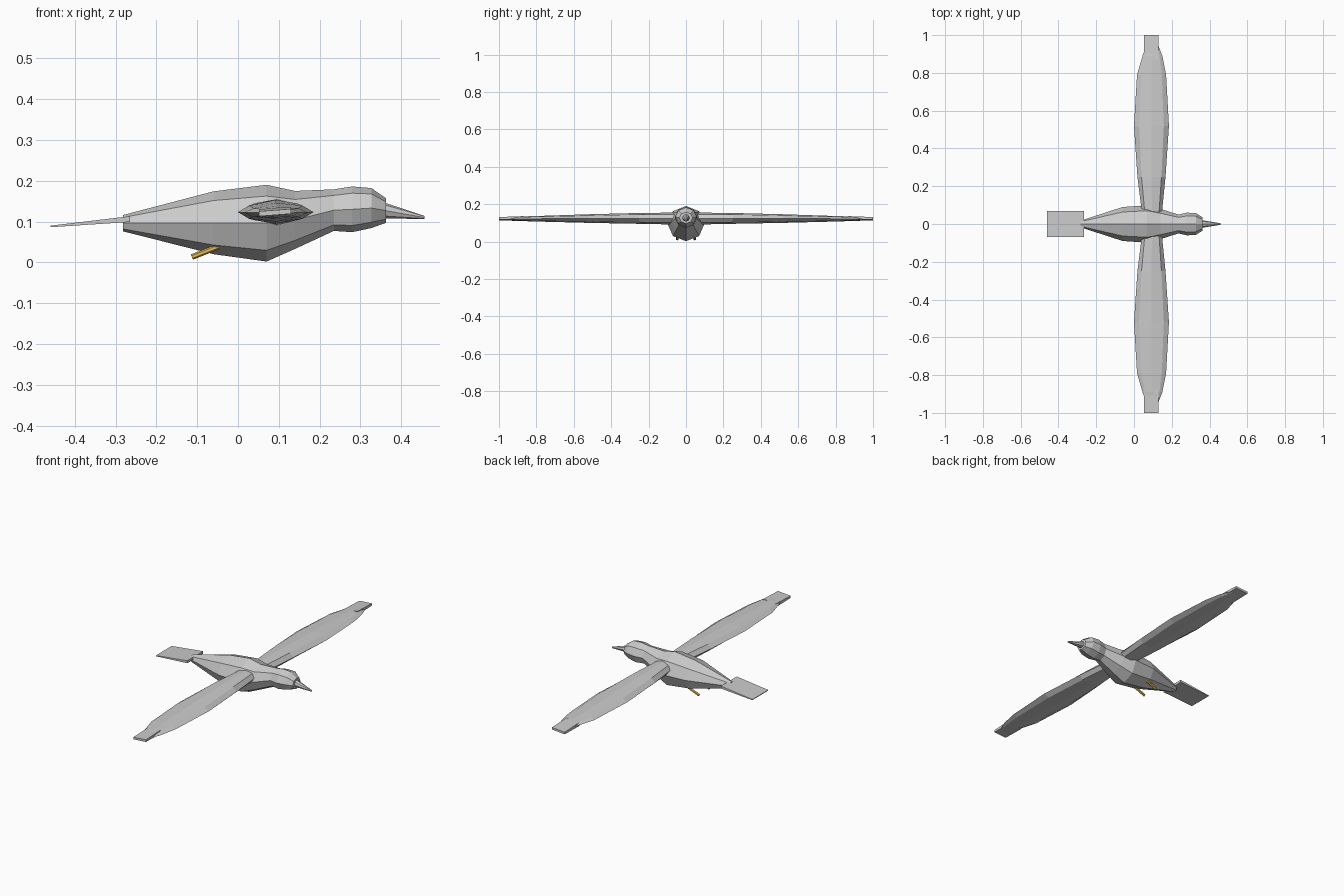
import bpy, bmesh
from math import cos, sin, pi
from mathutils import Vector

if "Cube" in bpy.data.objects:
    bpy.data.objects.remove(bpy.data.objects["Cube"])


def make_object(name, bm, mat=None):
    bmesh.ops.recalc_face_normals(bm, faces=bm.faces)
    mesh = bpy.data.meshes.new(name)
    bm.to_mesh(mesh)
    bm.free()
    obj = bpy.data.objects.new(name, mesh)
    bpy.context.collection.objects.link(obj)
    if mat:
        mesh.materials.append(mat)
    return obj


def loft(name, rings, mat=None):
    """Skin a list of equal-length closed point rings and cap both ends."""
    bm = bmesh.new()
    rows = [[bm.verts.new(p) for p in ring] for ring in rings]
    n = len(rows[0])
    for a, b in zip(rows, rows[1:]):
        for i in range(n):
            j = (i + 1) % n
            bm.faces.new((a[i], a[j], b[j], b[i]))
    bm.faces.new(rows[0])
    bm.faces.new(rows[-1])
    return make_object(name, bm, mat)


def ring_x(x, z, ry, rz, n=8):
    return [(x, ry * sin(2 * pi * i / n), z + rz * cos(2 * pi * i / n)) for i in range(n)]


def wing_ring(side, y, x0, x1, z, h, n=8):
    xc, rx = (x0 + x1) / 2, (x1 - x0) / 2
    return [(xc + rx * cos(2 * pi * i / n), side * y, z + h * sin(2 * pi * i / n))
            for i in range(n)]


yellow = bpy.data.materials.new("leg_yellow")
yellow.diffuse_color = (0.75, 0.5, 0.1, 1)
yellow.use_nodes = True
yellow.node_tree.nodes["Principled BSDF"].inputs["Base Color"].default_value = yellow.diffuse_color

# Body and head: x, centre height, half width, half height
body = [(-0.282, 0.096, 0.018, 0.020), (-0.06, 0.097, 0.090, 0.077),
        (0.07, 0.096, 0.099, 0.094), (0.14, 0.104, 0.080, 0.071),
        (0.235, 0.128, 0.050, 0.051), (0.28, 0.130, 0.060, 0.056),
        (0.327, 0.133, 0.058, 0.049), (0.363, 0.127, 0.035, 0.030)]
loft("body_and_head", [ring_x(*r) for r in body])

# Drooping beak
loft("beak", [ring_x(0.355, 0.128, 0.021, 0.020), ring_x(0.457, 0.110, 0.004, 0.004)])

# Tail plate, thinning to the back
loft("tail", [[(x, -0.07, z - t), (x, 0.07, z - t), (x, 0.07, z + t), (x, -0.07, z + t)]
              for x, z, t in ((-0.265, 0.106, 0.007), (-0.46, 0.088, 0.002))])

# Wings: y, rear x, front x, centre height, half thickness
wing = [(0.05, 0.043, 0.147, 0.123, 0.032), (0.25, 0.018, 0.167, 0.124, 0.029),
        (0.52, 0.0, 0.185, 0.123, 0.023), (0.79, 0.016, 0.170, 0.122, 0.015),
        (0.89, 0.045, 0.150, 0.122, 0.012), (0.955, 0.070, 0.125, 0.121, 0.006)]
for side, label in ((1, "left"), (-1, "right")):
    loft(label + "_wing", [wing_ring(side, *r) for r in wing])

    # Slightly tilted wing tip feather
    loft(label + "_wing_tip",
         [[(0.052, side * y, z - t - 0.003), (0.130, side * y, z - t + 0.003),
           (0.130, side * y, z + t + 0.003), (0.052, side * y, z + t - 0.003)]
          for y, z, t in ((0.87, 0.123, 0.010), (1.0, 0.122, 0.006))])

    # Tucked leg sweeping backward
    a, b = Vector((-0.04, side * 0.047, 0.042)), Vector((-0.113, side * 0.047, 0.013))
    d = (b - a).normalized()
    up = Vector((-d.z, 0, d.x))
    loft(label + "_leg",
         [[p + 0.007 * (up * cos(i * pi / 3) + Vector((0, sin(i * pi / 3), 0)))
           for i in range(6)] for p in (a, b)], yellow)
